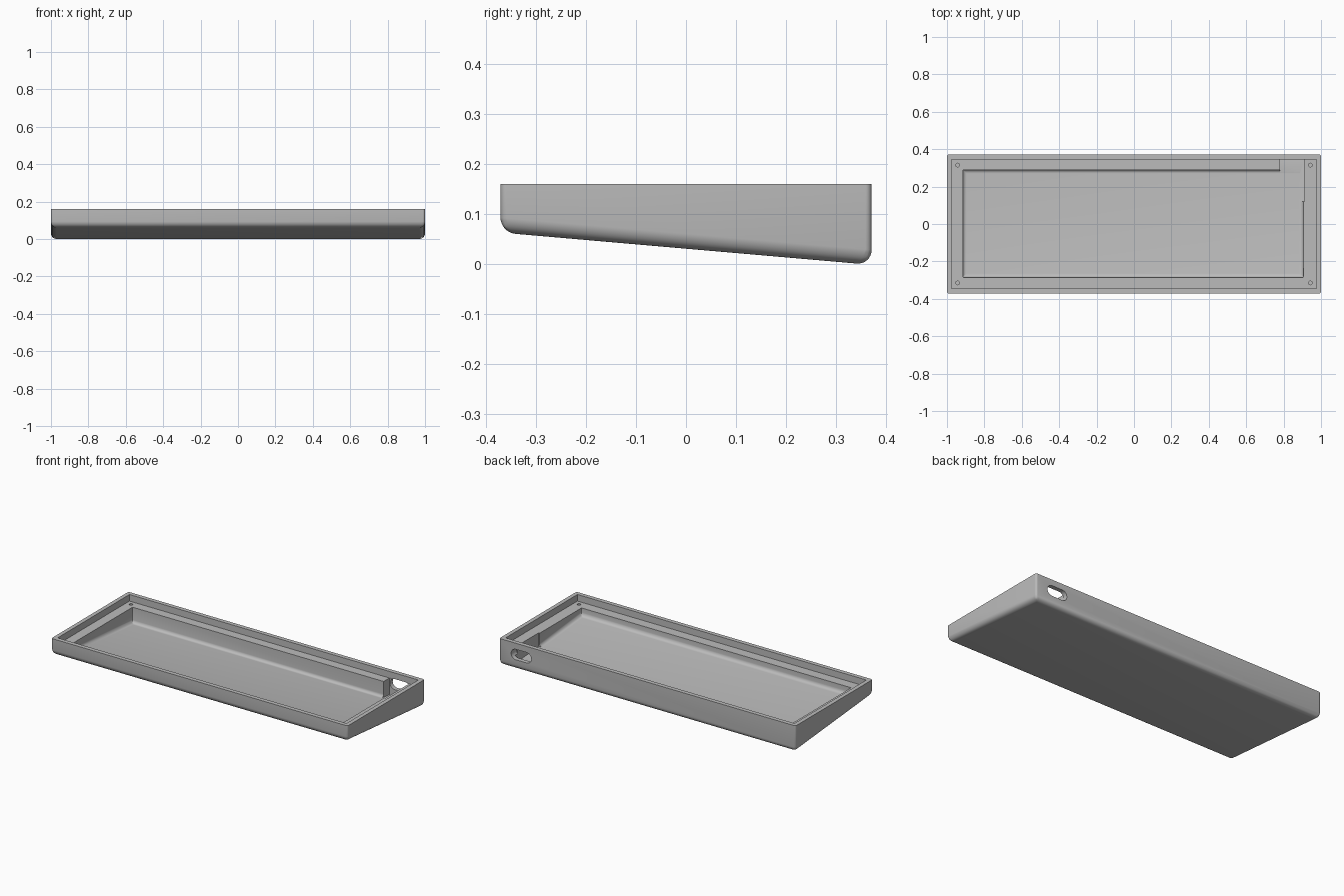
import bpy, bmesh, math
from mathutils import Vector

cube = bpy.data.objects.get("Cube")
if cube:
    bpy.data.objects.remove(cube, do_unlink=True)

TOP, LEDGE = 0.16, 0.12
SLOPE = 0.087

grey = bpy.data.materials.new("case grey")
grey.use_nodes = True
grey.diffuse_color = (0.5, 0.5, 0.5, 1)
grey.node_tree.nodes["Principled BSDF"].inputs["Base Color"].default_value = (0.5, 0.5, 0.5, 1)


def bottom(y, lift=0.0):
    """Height of the sloping underside, raised by lift."""
    return 0.0305 - SLOPE * y + lift


def finish(name, bm):
    bmesh.ops.recalc_face_normals(bm, faces=bm.faces)
    mesh = bpy.data.meshes.new(name)
    bm.to_mesh(mesh)
    bm.free()
    mesh.materials.append(grey)
    obj = bpy.data.objects.new(name, mesh)
    bpy.context.collection.objects.link(obj)
    return obj


def apply(obj, mod):
    bpy.context.view_layer.objects.active = obj
    bpy.ops.object.modifier_apply(modifier=mod.name)


def block(name, x0, x1, y0, y1, top, floor, base_round=0.0, side_round=0.0):
    """Upright block; floor(y) gives its lower face, with rounded lower and upright edges."""
    bm = bmesh.new()
    bmesh.ops.create_cube(bm, size=1)
    for v in bm.verts:
        y = y1 if v.co.y > 0 else y0
        v.co = Vector((x1 if v.co.x > 0 else x0, y, top if v.co.z > 0 else floor(y)))
    weight = bm.edges.layers.float.new("bevel_weight_edge")
    for e in bm.edges:
        a, b = e.verts
        if abs(a.co.x - b.co.x) + abs(a.co.y - b.co.y) < 1e-5:
            e[weight] = side_round / base_round if base_round else 0
        elif max(a.co.z, b.co.z) < top - 1e-4:
            e[weight] = 1
    obj = finish(name, bm)
    if base_round:
        mod = obj.modifiers.new("rounding", 'BEVEL')
        mod.limit_method = 'WEIGHT'
        mod.width = base_round
        mod.segments = 8
        apply(obj, mod)
    return obj


def rod(name, radius, depth, location, along_y=False):
    bm = bmesh.new()
    bmesh.ops.create_cone(bm, cap_ends=True, segments=32, radius1=radius, radius2=radius, depth=depth)
    obj = finish(name, bm)
    obj.location = location
    if along_y:
        obj.rotation_euler.x = math.pi / 2
    return obj


def cut(target, cutter):
    mod = target.modifiers.new("cut", 'BOOLEAN')
    mod.operation = 'DIFFERENCE'
    mod.solver = 'EXACT'
    mod.object = cutter
    apply(target, mod)
    bpy.data.objects.remove(cutter, do_unlink=True)


# Wedge-shaped outer shell
case = block("keyboard_case", -1, 1, -0.372, 0.372, TOP, bottom, 0.03, 0.012)

# Recess for the plate, leaving a rim and a ledge
cut(case, block("plate_recess", -0.975, 0.975, -0.346, 0.346, 0.3, lambda y: LEDGE))

# Main cavity with filleted floor
cut(case, block("cavity", -0.915, 0.905, -0.285, 0.29, 0.2,
                lambda y: bottom(y, 0.018), 0.02, 0.004))

# Sharp-edged pocket behind the port
cut(case, block("port_pocket", 0.78, 0.912, 0.12, 0.345, 0.2,
                lambda y: bottom(y, 0.0185)))

# Stadium-shaped port through the back wall
px, pz, pr, half = 0.852, 0.091, 0.032, 0.036
for side in (-1, 1):
    cut(case, rod("port_end", pr, 0.1, (px + side * half, 0.37, pz), True))
cut(case, block("port_middle", px - half, px + half, 0.32, 0.42, pz + pr, lambda y: pz - pr))

# Screw holes in the ledge corners
for sx in (-1, 1):
    for sy in (-1, 1):
        cut(case, rod("screw_hole", 0.01, 0.07, (sx * 0.943, sy * 0.315, LEDGE)))

bpy.ops.object.select_all(action='DESELECT')
case.select_set(True)
bpy.context.view_layer.objects.active = case
bpy.ops.object.shade_smooth_by_angle(angle=math.radians(30))
